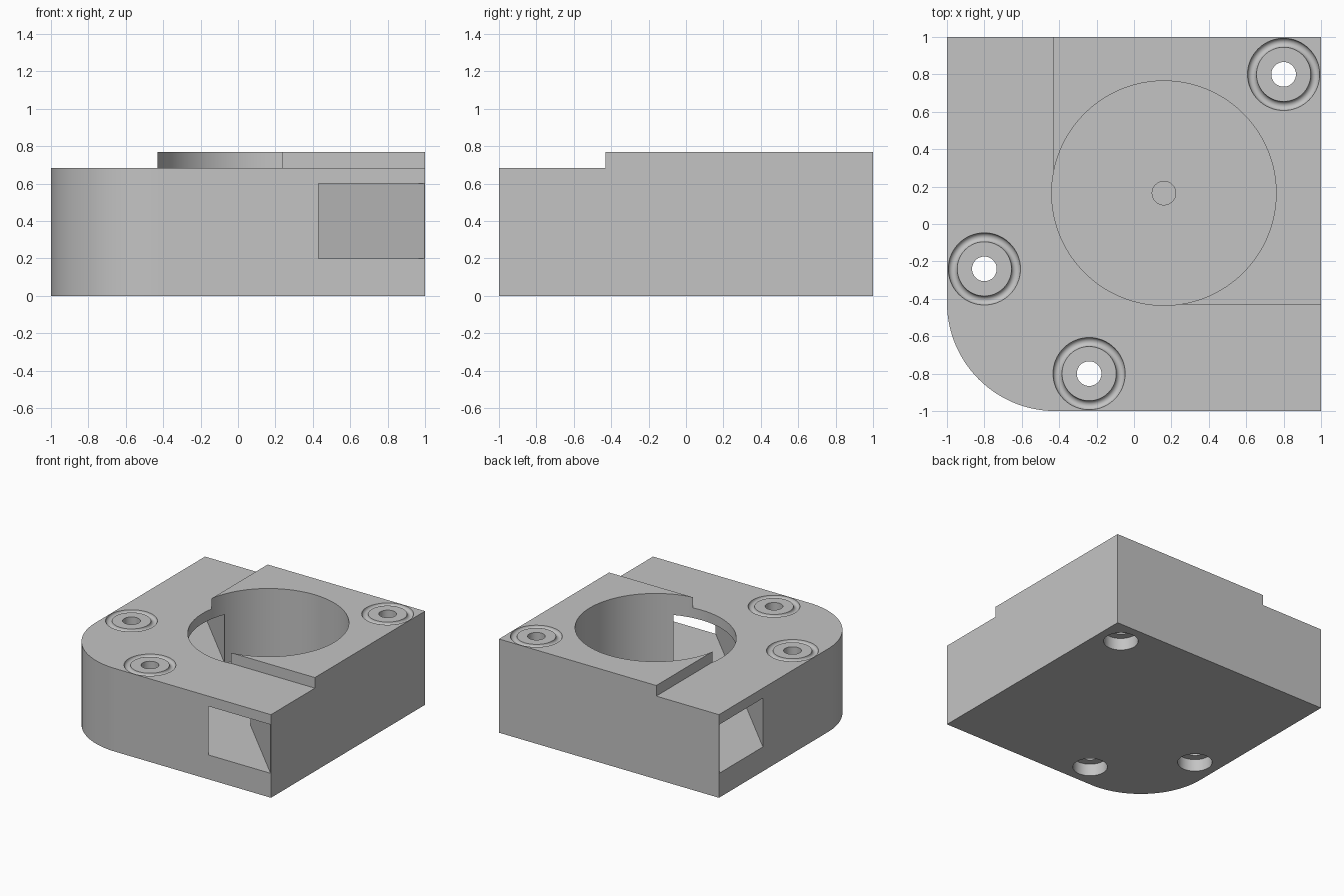
import bpy, bmesh, math
from math import radians

cube = bpy.data.objects.get("Cube")
if cube:
    bpy.data.objects.remove(cube, do_unlink=True)

grey = bpy.data.materials.new("plain_grey")
grey.use_nodes = True
COLOUR = (0.55, 0.55, 0.55, 1)
grey.diffuse_color = COLOUR
grey.node_tree.nodes["Principled BSDF"].inputs["Base Color"].default_value = COLOUR

STEP, LOW, TOP = -0.43, 0.683, 0.77
FLOOR, CEILING = 0.2, 0.6


def prism(name, points, z0, z1):
    """Upright solid from a flat outline."""
    bm = bmesh.new()
    face = bm.faces.new([bm.verts.new((x, y, z0)) for x, y in points])
    grown = bmesh.ops.extrude_face_region(bm, geom=[face])
    verts = [g for g in grown["geom"] if isinstance(g, bmesh.types.BMVert)]
    bmesh.ops.translate(bm, vec=(0, 0, z1 - z0), verts=verts)
    bmesh.ops.recalc_face_normals(bm, faces=bm.faces)
    mesh = bpy.data.meshes.new(name)
    bm.to_mesh(mesh)
    bm.free()
    ob = bpy.data.objects.new(name, mesh)
    bpy.context.collection.objects.link(ob)
    ob.data.materials.append(grey)
    return ob


def arc(cx, cy, r, start, end, n):
    return [(cx + r * math.cos(radians(start + (end - start) * i / n)),
             cy + r * math.sin(radians(start + (end - start) * i / n)))
            for i in range(n + 1)]


def cylinder(name, cx, cy, r, z0, z1, n=64):
    return prism(name, arc(cx, cy, r, 0, 360, n)[:-1], z0, z1)


def cut(target, cutter):
    cutter.hide_render = True
    mod = target.modifiers.new("cut", "BOOLEAN")
    mod.operation, mod.solver, mod.object = "DIFFERENCE", "EXACT", cutter
    bpy.ops.object.select_all(action="DESELECT")
    target.select_set(True)
    bpy.context.view_layer.objects.active = target
    bpy.ops.object.modifier_apply(modifier=mod.name)
    bpy.data.objects.remove(cutter, do_unlink=True)


# Block with one rounded corner
R = 0.58
body = prism("housing_body",
             arc(R - 1, R - 1, R, 180, 270, 32) + [(1, -1), (1, 1), (-1, 1)], 0, TOP)

# Lower step around the raised deck
cut(body, prism("step_cutter",
                [(-1.2, 1.2), (STEP, 1.2), (STEP, 0.16), (0.16, STEP),
                 (1.2, STEP), (1.2, -1.2), (-1.2, -1.2)], LOW, 1))

# Round chamber and blind shaft hole in its floor
cut(body, cylinder("chamber_cutter", 0.16, 0.165, 0.6, FLOOR, 1, 128))
cut(body, cylinder("shaft_cutter", 0.16, 0.165, 0.063, 0.1, 0.4, 32))

# Square duct running diagonally from corner to corner
near, far = -0.004, STEP - 1 + 0.86
far = -1 - STEP
cut(body, prism("duct_cutter",
                [(2, near - 2), (near - 2, 2), (far - 2, 2), (2, far - 2)],
                FLOOR, CEILING))

# Screw holes with bottom counterbores and rounded ring grooves
for x, y, top in ((-0.8, -0.24, LOW), (-0.24, -0.8, LOW), (0.8, 0.8, TOP)):
    cut(body, cylinder("screw_cutter", x, y, 0.066, -0.2, 1, 40))
    cut(body, cylinder("counterbore_cutter", x, y, 0.13, -0.2, 0.1, 48))
    bpy.ops.mesh.primitive_torus_add(location=(x, y, top), major_radius=0.169,
                                     minor_radius=0.024, major_segments=64,
                                     minor_segments=16)
    ring = bpy.context.object
    ring.data.materials.append(grey)
    cut(body, ring)

bpy.ops.object.select_all(action="DESELECT")
body.select_set(True)
bpy.context.view_layer.objects.active = body
bpy.ops.object.shade_smooth_by_angle(angle=radians(30))
